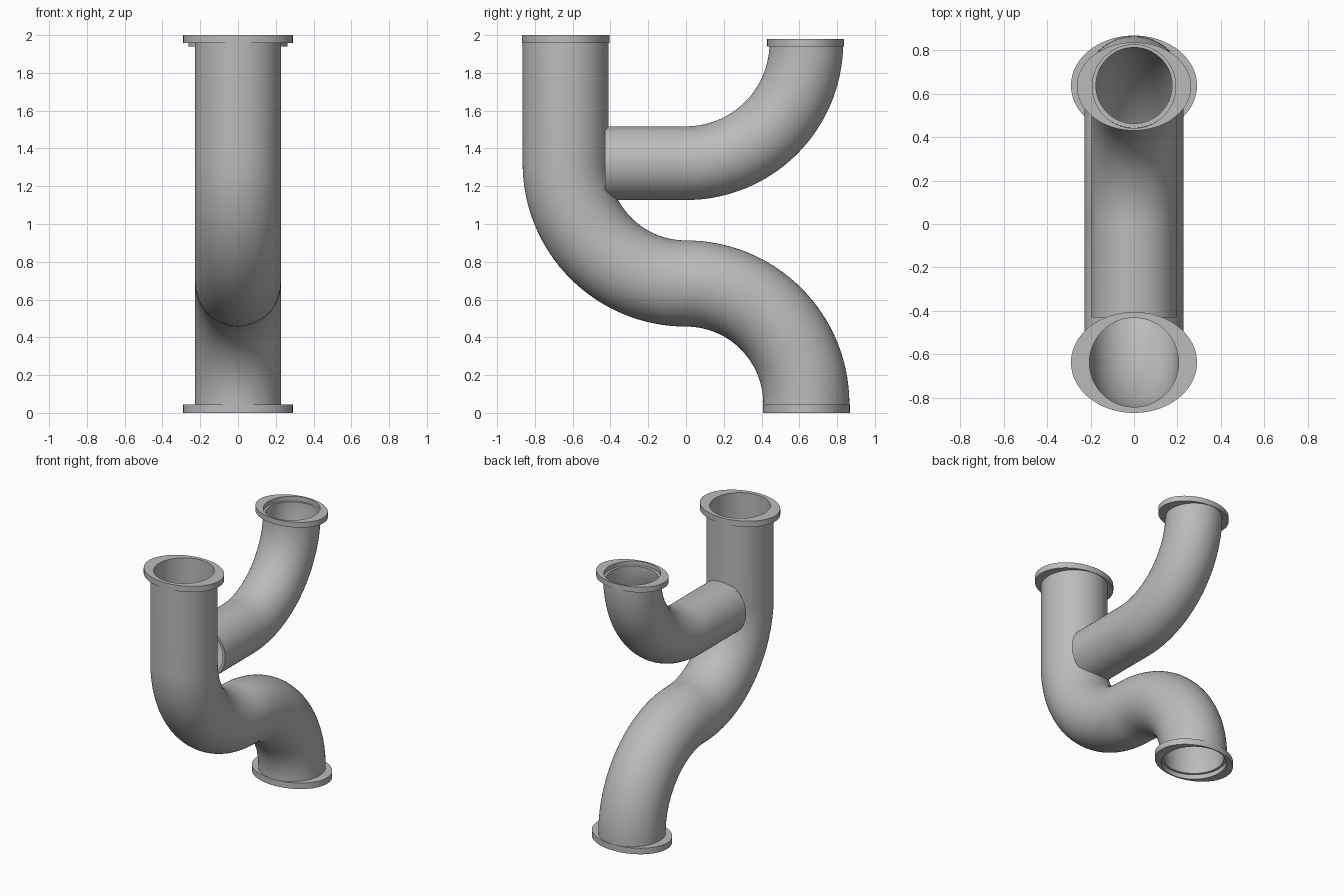
import bpy, bmesh
from math import sin, cos, pi, radians
from mathutils import Vector

cube = bpy.data.objects.get("Cube")
if cube:
    bpy.data.objects.remove(cube)

grey = bpy.data.materials.new("pipe grey")
grey.use_nodes = True
COLOUR = (0.5, 0.5, 0.5, 1)
grey.diffuse_color = COLOUR
grey.node_tree.nodes["Principled BSDF"].inputs["Base Color"].default_value = COLOUR

SEG = 96      # sides around a pipe
BEND = 0.637  # centreline radius of every bend


def finish(name, bm):
    bmesh.ops.recalc_face_normals(bm, faces=bm.faces)
    mesh = bpy.data.meshes.new(name)
    bm.to_mesh(mesh)
    bm.free()
    mesh.materials.append(grey)
    obj = bpy.data.objects.new(name, mesh)
    bpy.context.collection.objects.link(obj)
    bpy.ops.object.select_all(action='DESELECT')
    obj.select_set(True)
    bpy.context.view_layer.objects.active = obj
    bpy.ops.object.shade_smooth_by_angle(angle=radians(35))


def skin(bm, rings):
    """Join a closed cycle of rings with quads, giving a hollow solid."""
    for a, b in zip(rings, rings[1:] + rings[:1]):
        for i in range(SEG):
            j = (i + 1) % SEG
            bm.faces.new((a[i], a[j], b[j], b[i]))


def arc(cz, start, end, steps=32):
    """Bend centred on y = 0: (point, outward direction) pairs."""
    out = []
    for k in range(steps + 1):
        t = radians(start + (end - start) * k / steps)
        d = Vector((0, cos(t), sin(t)))
        out.append((Vector((0, 0, cz)) + d * BEND, d))
    return out


def pipe(name, path, outer, inner):
    bm = bmesh.new()

    def ring(p, d, r):
        return [bm.verts.new(p + r * (Vector((cos(a), 0, 0)) + d * sin(a)))
                for a in (2 * pi * i / SEG for i in range(SEG))]
    walls = [ring(p, d, outer) for p, d in path]
    walls += [ring(p, d, inner) for p, d in reversed(path)]
    skin(bm, walls)
    finish(name, bm)


def flange(name, y, z0, z1, rx, ry, hole):
    """Oval plate with a round hole."""
    bm = bmesh.new()

    def ring(ax, ay, z):
        return [bm.verts.new((ax * cos(a), y + ay * sin(a), z))
                for a in (2 * pi * i / SEG for i in range(SEG))]
    skin(bm, [ring(rx, ry, z0), ring(rx, ry, z1), ring(hole, hole, z1), ring(hole, hole, z0)])
    finish(name, bm)


# Main pipe: straight drop, then an S-bend (the second bend faces the other way)
back = Vector((0, -1, 0))
lower = [(p, -d) for p, d in arc(0.048, 90, 0)][1:]
pipe("main_pipe", [(Vector((0, -BEND, 1.97)), back)] + arc(1.322, 180, 270) + lower
     + [(Vector((0, BEND, 0.035)), back)], 0.228, 0.205)

# Branch pipe: short level run, then a bend up
down = Vector((0, 0, -1))
pipe("branch_pipe", [(Vector((0, -0.43, 1.322)), down)] + arc(1.322 + BEND, 270, 359),
     0.195, 0.175)

# Oval end flanges
flange("main_top_flange", -BEND, 1.957, 2.0, 0.29, 0.232, 0.205)
flange("main_bottom_flange", BEND, 0.0, 0.045, 0.29, 0.23, 0.222)
flange("branch_flange", 0.633, 1.94, 1.98, 0.263, 0.203, 0.192)
